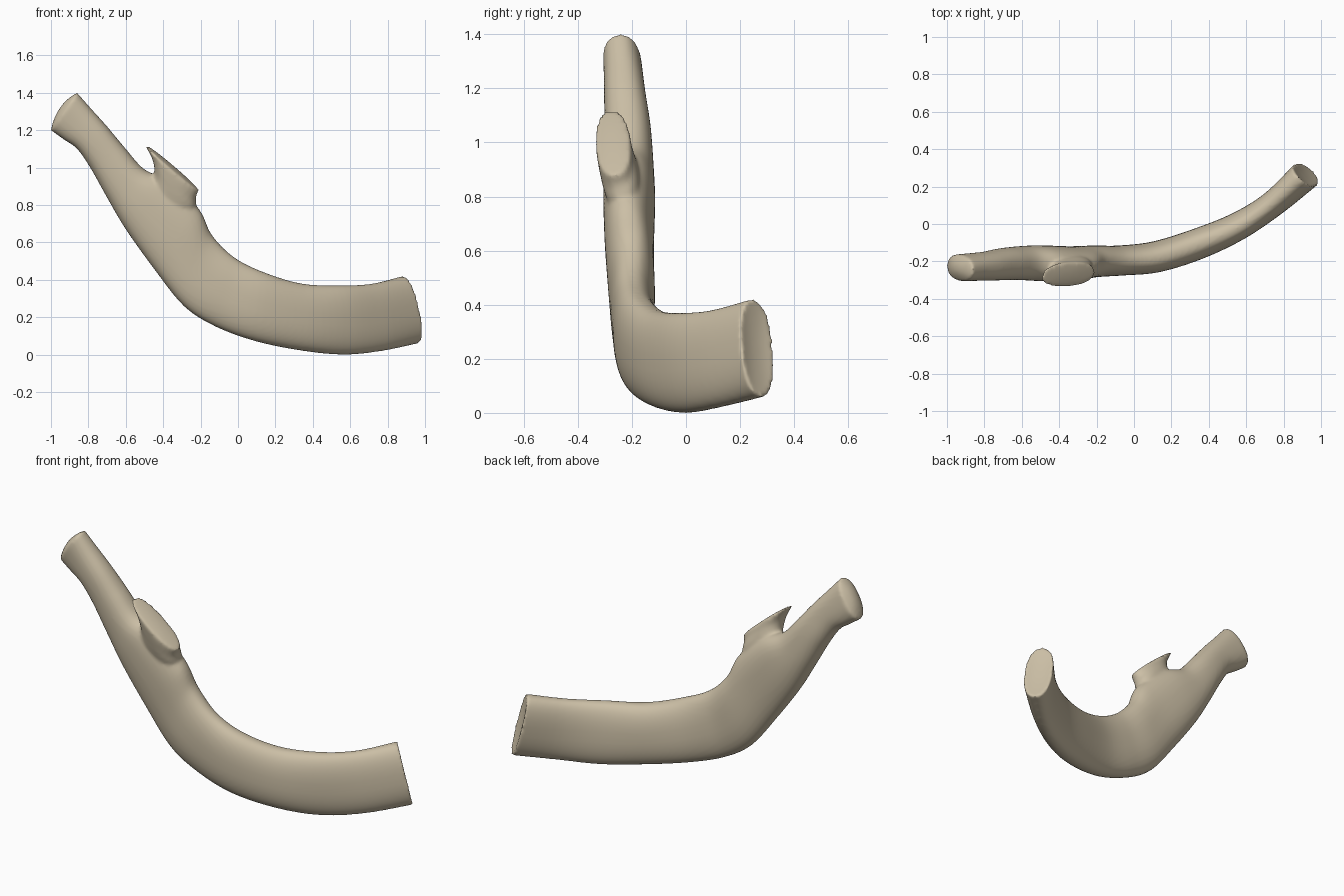
import bpy
import bmesh
import math
from mathutils import Vector

cube = bpy.data.objects.get("Cube")
if cube:
    bpy.data.objects.remove(cube, do_unlink=True)

bone = bpy.data.materials.new("bone tan")
bone.use_nodes = True
bone.diffuse_color = (0.60, 0.52, 0.38, 1)
shader = bone.node_tree.nodes["Principled BSDF"]
shader.inputs["Base Color"].default_value = bone.diffuse_color
shader.inputs["Roughness"].default_value = 0.8

SIDES = 40
STEPS = 6


def spline(a, b, c, d, t):
    """Catmull-Rom interpolation between b and c."""
    return 0.5 * (2 * b + (c - a) * t + (2 * a - 5 * b + 4 * c - d) * t ** 2
                  + (3 * b - a - 3 * c + d) * t ** 3)


def refine(stations):
    """Smooth the list of (lower edge, upper edge, half thickness)."""
    last = len(stations) - 1
    fine = []
    for i in range(last):
        four = [stations[min(max(i + k, 0), last)] for k in (-1, 0, 1, 2)]
        for s in range(STEPS):
            fine.append(tuple(spline(*column, s / STEPS) for column in zip(*four)))
    fine.append(stations[last])
    return fine


def loft(bm, table, bulges, power=0.85):
    """Skin oval sections, closing both ends with slightly domed caps."""
    stations = refine([(Vector(low), Vector(high), half) for low, high, half in table])
    centres = [(low + high) / 2 for low, high, half in stations]
    rings = []
    for i, (low, high, half) in enumerate(stations):
        along = centres[min(i + 1, len(centres) - 1)] - centres[max(i - 1, 0)]
        tall = (high - low) / 2
        wide = along.cross(tall).normalized() * half
        ring = []
        for k in range(SIDES):
            angle = 2 * math.pi * k / SIDES
            c, s = math.cos(angle), math.sin(angle)
            c = math.copysign(abs(c) ** power, c)
            s = math.copysign(abs(s) ** power, s)
            ring.append(centres[i] + tall * c + wide * s)
        rings.append(ring)

    def cap(index, neighbour, bulge):
        middle = centres[index]
        out = (middle - centres[neighbour]).normalized() * bulge
        return [[middle + (p - middle) * size + out * (1 - size ** 2) for p in rings[index]]
                for size in (0.9, 0.7, 0.45, 0.2)]

    rings = cap(0, 1, bulges[0])[::-1] + rings + cap(-1, -2, bulges[1])
    rows = [[bm.verts.new(p) for p in ring] for ring in rings]
    for near, far in zip(rows, rows[1:]):
        for k in range(SIDES):
            n = (k + 1) % SIDES
            bm.faces.new((near[k], near[n], far[n], far[k]))
    bm.faces.new(rows[0][::-1])
    bm.faces.new(rows[-1])


# Main shaft: rounded knuckle, neck, broad rising branch, then curved body
shaft = [
    ((-1.0, -.22, 1.2), (-.86, -.25, 1.4), .07),
    ((-.93, -.22, 1.15), (-.79, -.24, 1.32), .073),
    ((-.86, -.22, 1.1), (-.7, -.23, 1.22), .078),
    ((-.79, -.21, 1.0), (-.6, -.22, 1.1), .085),
    ((-.7, -.2, .84), (-.5, -.22, .99), .09),
    ((-.6, -.2, .67), (-.37, -.22, .93), .095),
    ((-.45, -.2, .46), (-.21, -.22, .78), .09),
    ((-.29, -.2, .26), (-.14, -.2, .64), .085),
    ((-.12, -.19, .15), (-.02, -.2, .52), .08),
    ((.1, -.17, .07), (.14, -.18, .44), .083),
    ((.35, -.1, .02), (.34, -.11, .38), .083),
    ((.57, 0, 0), (.55, -.02, .37), .075),
    ((.77, .12, .02), (.72, .1, .38), .07),
    ((.96, .28, .06), (.88, .25, .42), .08),
]

# Short broken-off process beside the neck
process = [
    ((-.5, -.22, .85), (-.3, -.2, .65), .06),
    ((-.45, -.25, .96), (-.23, -.23, .77), .07),
    ((-.455, -.27, 1.04), (-.225, -.25, .84), .067),
    ((-.5, -.28, 1.125), (-.21, -.26, .88), .065),
]

bm = bmesh.new()
loft(bm, shaft, (0.03, -0.012))
loft(bm, process, (0, 0.015))
bmesh.ops.recalc_face_normals(bm, faces=bm.faces[:])
mesh = bpy.data.meshes.new("jaw_bone")
bm.to_mesh(mesh)
bm.free()
mesh.materials.append(bone)
jaw = bpy.data.objects.new("jaw_bone", mesh)
bpy.context.collection.objects.link(jaw)

# Fuse the two parts into one skin and soften the join
fuse = jaw.modifiers.new("fuse", "REMESH")
fuse.mode = "VOXEL"
fuse.voxel_size = 0.01
fuse.use_smooth_shade = True
soften = jaw.modifiers.new("soften", "SMOOTH")
soften.factor = 0.5
soften.iterations = 5

bpy.ops.object.select_all(action="DESELECT")
jaw.select_set(True)
bpy.context.view_layer.objects.active = jaw
bpy.ops.object.shade_smooth_by_angle(angle=math.radians(45))
